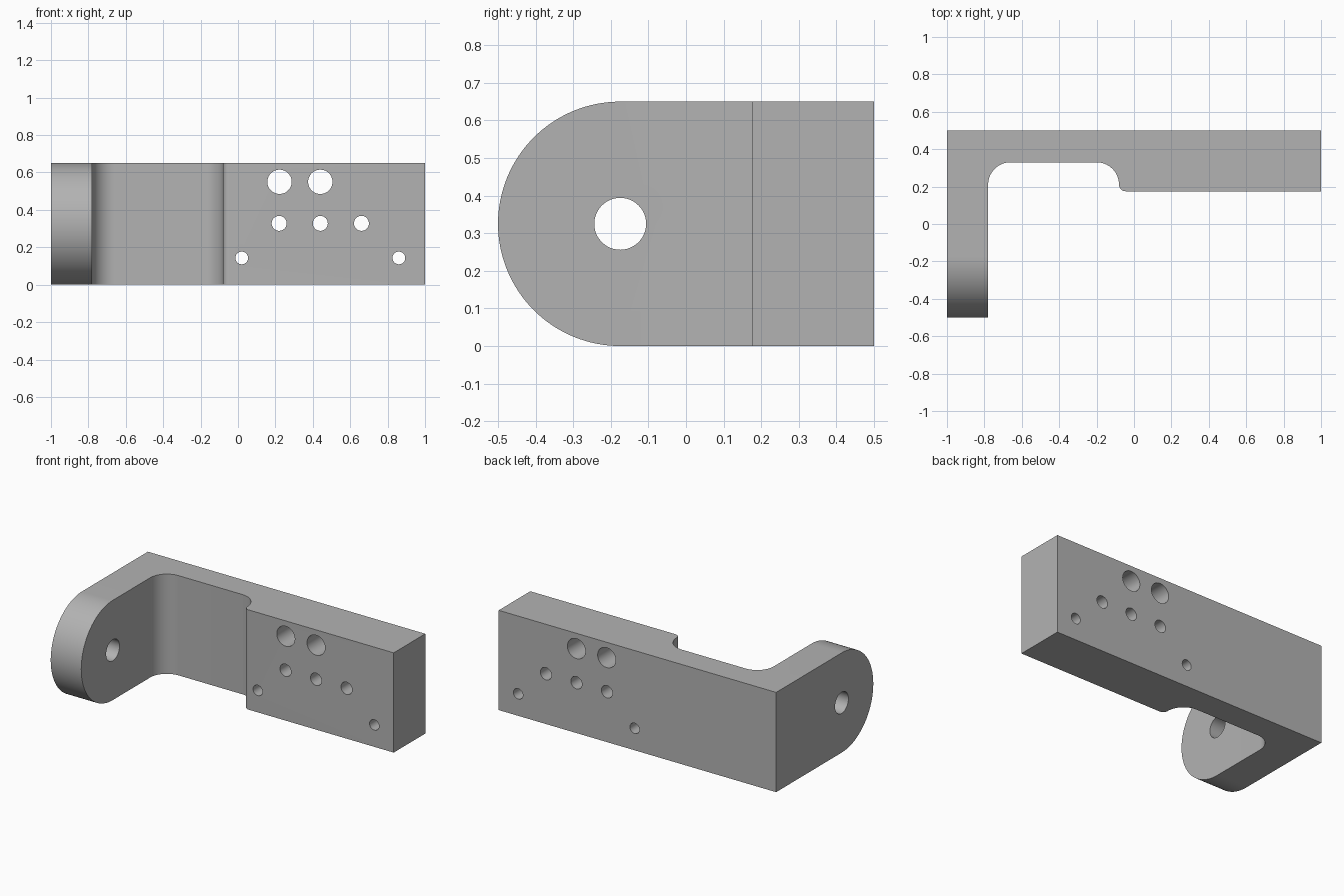
import bpy
import bmesh
from math import sin, cos, pi, radians
from mathutils import Vector, Matrix

default = bpy.data.objects.get("Cube")
if default:
    bpy.data.objects.remove(default, do_unlink=True)

HEIGHT = 0.65
MID = HEIGHT / 2

grey = bpy.data.materials.new("machined_grey")
grey.use_nodes = True
colour = (0.45, 0.45, 0.45, 1)
grey.diffuse_color = colour
grey.node_tree.nodes["Principled BSDF"].inputs["Base Color"].default_value = colour


def arc(cx, cy, r, start, end, steps):
    """Points along a circular arc, angles in degrees."""
    angles = [radians(start + (end - start) * i / steps) for i in range(steps + 1)]
    return [(cx + r * cos(a), cy + r * sin(a)) for a in angles]


def prism(name, points, direction):
    """Extrude a closed outline of 3D points along a direction."""
    bm = bmesh.new()
    face = bm.faces.new([bm.verts.new(p) for p in points])
    extruded = bmesh.ops.extrude_face_region(bm, geom=[face])["geom"]
    moved = [v for v in extruded if isinstance(v, bmesh.types.BMVert)]
    bmesh.ops.translate(bm, verts=moved, vec=direction)
    bmesh.ops.recalc_face_normals(bm, faces=bm.faces)
    mesh = bpy.data.meshes.new(name)
    bm.to_mesh(mesh)
    bm.free()
    mesh.materials.append(grey)
    obj = bpy.data.objects.new(name, mesh)
    bpy.context.collection.objects.link(obj)
    return obj


def boolean(target, cutter, operation):
    """Apply a boolean and discard the helper."""
    mod = target.modifiers.new(operation.lower(), "BOOLEAN")
    mod.operation = operation
    mod.solver = "EXACT"
    mod.object = cutter
    bpy.context.view_layer.objects.active = target
    bpy.ops.object.modifier_apply(modifier=mod.name)
    bpy.data.objects.remove(cutter, do_unlink=True)


# L-shaped body with filleted recess and softened step
outline = [(1, 0.5), (-1, 0.5), (-1, -0.5), (-0.78, -0.5)]
outline += arc(-0.66, 0.21, 0.12, 180, 90, 16)
outline += arc(-0.20, 0.21, 0.12, 90, 0, 16)
outline += arc(-0.045, 0.21, 0.035, 180, 270, 10)
outline += [(1, 0.175)]
bracket = prism("bracket", [(x, y, 0) for x, y in outline], Vector((0, 0, HEIGHT)))

# Half-round end of the short arm
side = arc(-0.5 + MID, MID, MID, 90, 270, 64) + [(0.6, 0), (0.6, HEIGHT)]
# keep the straight sides clear of the body's top and bottom faces
side = [(y, z + (-0.1 if z < 1e-4 else 0.1 if z > HEIGHT - 1e-4 else 0))
        if y > 0 else (y, z) for y, z in side]
tongue = prism("end_shape", [(-1.2, y, z) for y, z in side], Vector((2.4, 0, 0)))
boolean(bracket, tongue, "INTERSECT")

# Pivot hole through the short arm
pivot = arc(-0.175, MID, 0.069, 0, 352.5, 47)
boolean(bracket, prism("pivot_cutter", [(-1.2, y, z) for y, z in pivot],
                       Vector((0.6, 0, 0))), "DIFFERENCE")

# Rows of holes through the long arm: height, radius, x positions
rows = [(0.55, 0.065, (0.222, 0.44)),
        (0.328, 0.04, (0.22, 0.44, 0.66)),
        (0.143, 0.034, (0.02, 0.86))]
for z, r, columns in rows:
    for x in columns:
        ring = arc(x, z, r, 0, 352.5, 47)
        boolean(bracket, prism("hole_cutter", [(a, 0, b) for a, b in ring],
                               Vector((0, 0.8, 0))), "DIFFERENCE")

# Smooth rounds, crisp edges
for o in bpy.context.selected_objects:
    o.select_set(False)
bracket.select_set(True)
bpy.context.view_layer.objects.active = bracket
bpy.ops.object.shade_smooth_by_angle(angle=radians(30))
